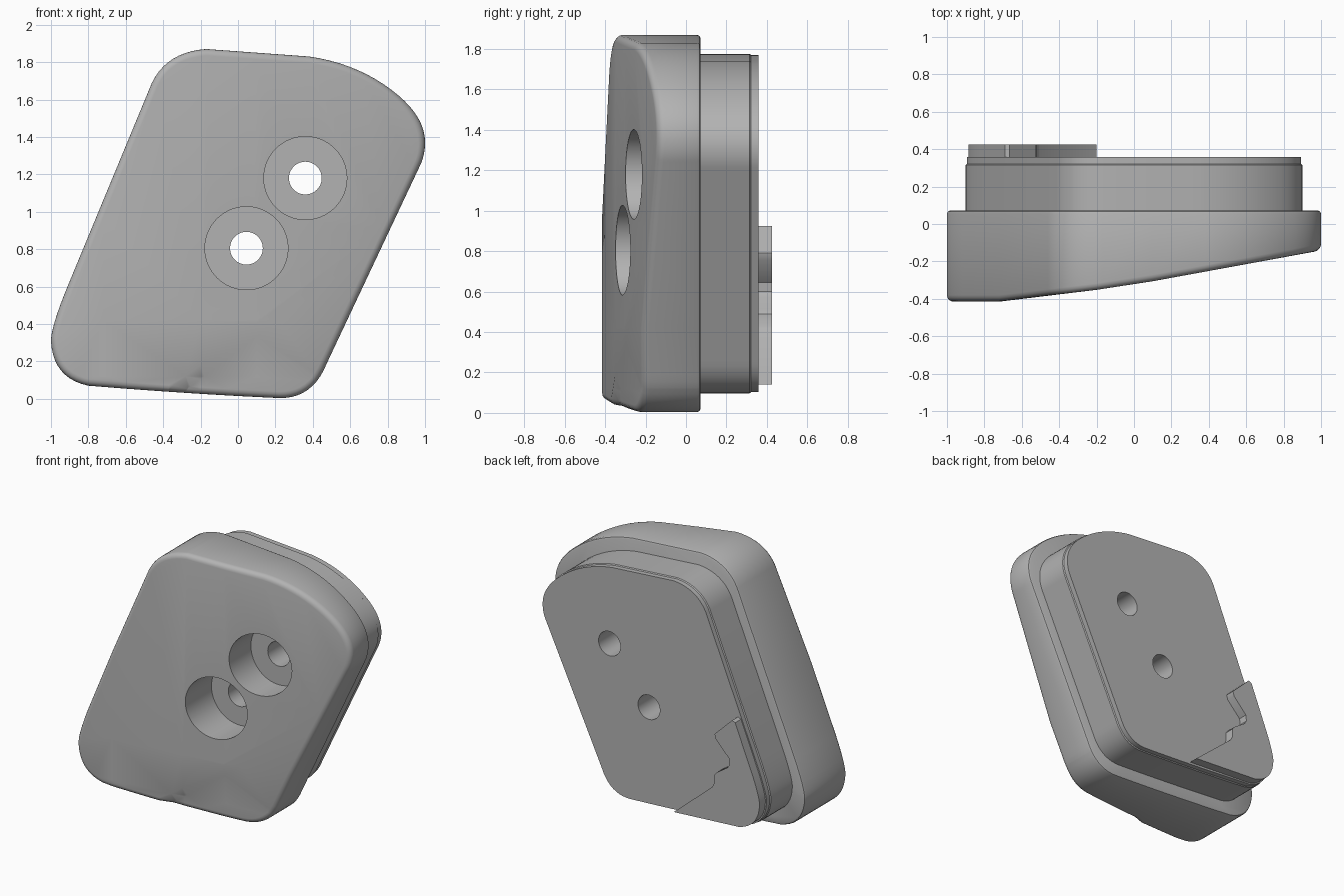
import bpy, bmesh, math
from mathutils import Vector

cube = bpy.data.objects.get("Cube")
if cube:
    bpy.data.objects.remove(cube, do_unlink=True)

grey = bpy.data.materials.new("plain_grey")
grey.use_nodes = True
COLOUR = (0.45, 0.45, 0.45, 1)
grey.diffuse_color = COLOUR
grey.node_tree.nodes["Principled BSDF"].inputs["Base Color"].default_value = COLOUR

# Rounded outline in x, z: each entry is a curve (start, control, end)
CORNERS = [
    ((-.92, .58), (-1.0, .38), (-1, .31)),
    ((-1, .31), (-.99, .11), (-.8, .07)),
    ((-.8, .07), (-.25, .025), (.22, .004)),
    ((.22, .004), (.40, 0), (.475, .19)),
    ((.97, 1.24), (1, 1.30), (1, 1.37)),
    ((1, 1.37), (1, 1.5), (.86, 1.62)),
    ((.86, 1.62), (.66, 1.79), (.38, 1.83)),
    ((-.17, 1.87), (-.38, 1.855), (-.46, 1.69)),
]
MID_Z = 0.935


def outline(steps=10):
    pts = []
    for a, b, c in CORNERS:
        a, b, c = Vector(a), Vector(b), Vector(c)
        for i in range(steps + 1):
            t = i / steps
            p = a * (1 - t) ** 2 + b * 2 * t * (1 - t) + c * t * t
            if not pts or (p - pts[-1]).length > 1e-4:
                pts.append(p)
    return pts


def inset(pts, d):
    out = []
    for i, p in enumerate(pts):
        t = (pts[(i + 1) % len(pts)] - pts[i - 1]).normalized()
        out.append(p + Vector((-t.y, t.x)) * d)
    return out


def loft(rings):
    """Closed solid through rings of (y, outline points)."""
    bm = bmesh.new()
    loops = [[bm.verts.new((p.x, y, p.y)) for p in pts] for y, pts in rings]
    n = len(loops[0])
    for a, b in zip(loops, loops[1:]):
        for i in range(n):
            j = (i + 1) % n
            bm.faces.new((a[i], a[j], b[j], b[i]))
    bm.faces.new(loops[0])
    bm.faces.new(loops[-1])
    bmesh.ops.recalc_face_normals(bm, faces=bm.faces)
    return bm


def finish(bm, name):
    me = bpy.data.meshes.new(name)
    bm.to_mesh(me)
    bm.free()
    ob = bpy.data.objects.new(name, me)
    bpy.context.collection.objects.link(ob)
    me.materials.append(grey)
    return ob


def activate(ob):
    bpy.ops.object.select_all(action='DESELECT')
    ob.select_set(True)
    bpy.context.view_layer.objects.active = ob


def bore(ob, x, z, radius, y0, y1):
    circle = [Vector((x + radius * math.cos(k * math.tau / 64),
                      z + radius * math.sin(k * math.tau / 64))) for k in range(64)]
    cutter = finish(loft([(y0, circle), (y1, circle)]), "bore_cutter")
    cutter.hide_render = True
    activate(ob)
    mod = ob.modifiers.new("bore", 'BOOLEAN')
    mod.operation = 'DIFFERENCE'
    mod.solver = 'EXACT'
    mod.object = cutter
    bpy.ops.object.modifier_apply(modifier=mod.name)
    bpy.data.objects.remove(cutter, do_unlink=True)


# Sloping front surface, with a shallow crease near the bottom
SLOPE = [(-1.1, -.415), (-.72, -.415), (-.2, -.352), (.1, -.306), (1.1, -.123)]
CREASE = Vector((-.40, 0, .03))
CREASE_N = Vector((.6, 0, -.8))
CREASE_W = 0.06


def clamp(v):
    return max(0, min(1, v))


def front_y(x, z):
    y = SLOPE[0][1]
    for (x0, y0), (x1, y1) in zip(SLOPE, SLOPE[1:]):
        if x >= x0:
            y = y0 + (y1 - y0) * (x - x0) / (x1 - x0)
    d = CREASE_N.dot(Vector((x, 0, z)) - CREASE)
    return y + 0.028 * clamp(d / CREASE_W) * clamp((.42 - z) / .3)


# Main body: rounded slab, its front pushed onto the sloping surface
shape = outline()
FLAT, R = -0.4, 0.035
rings = [(.072, inset(shape, .015)), (.067, inset(shape, .005)), (.055, shape)]
for k in range(5):
    a = k / 4 * math.pi / 2
    rings.append((FLAT + R * (1 - math.sin(a)), inset(shape, R * (1 - math.cos(a)))))
bm = loft(rings)
cuts = [(Vector((x, 0, 0)), Vector((1, 0, 0))) for x, _ in SLOPE[1:-1]]
cuts += [(CREASE, CREASE_N), (CREASE + CREASE_N * CREASE_W, CREASE_N)]
cuts += [(Vector((0, 0, z)), Vector((0, 0, 1))) for z in (.12, .42)]
for co, no in cuts:
    bmesh.ops.bisect_plane(bm, geom=bm.verts[:] + bm.edges[:] + bm.faces[:],
                           plane_co=co, plane_no=no, dist=1e-5)
for v in bm.verts:
    if v.co.y < -0.2:
        v.co.y += front_y(v.co.x, v.co.z) - FLAT
bmesh.ops.triangulate(bm, faces=[f for f in bm.faces if len(f.verts) > 4])
body = finish(bm, "main_body")

# Smaller raised block on the back
small = [Vector((p.x * .9, MID_Z + (p.y - MID_Z) * .9)) for p in shape]
block = finish(loft([(.05, small), (.315, small), (.322, inset(small, .006)),
                     (.358, inset(small, .006))]), "back_block")

# Counterbored screw holes
for x, z in ((.36, 1.18), (.045, .805)):
    bore(body, x, z, .222, -.8, -.05)
    bore(body, x, z, .0875, -.2, .3)
    bore(block, x, z, .0875, -.2, .6)

# Notched plate in the lower corner of the back
corner = [p for p in inset(small, .015) if p.x < -.7 and p.y < .6]
steps = [(-.2, .14), (-.505, .40), (-.52, .43), (-.52, .49), (-.54, .515), (-.63, .575),
         (-.645, .60), (-.64, .645), (-.535, .755), (-.525, .79), (-.665, .925), (-.69, .915)]
plate = finish(loft([(y, corner + [Vector(p) for p in steps]) for y in (.35, .425)]),
               "notched_plate")

for ob in (body, block, plate):
    activate(ob)
    bpy.ops.object.shade_smooth_by_angle(angle=math.radians(28))
